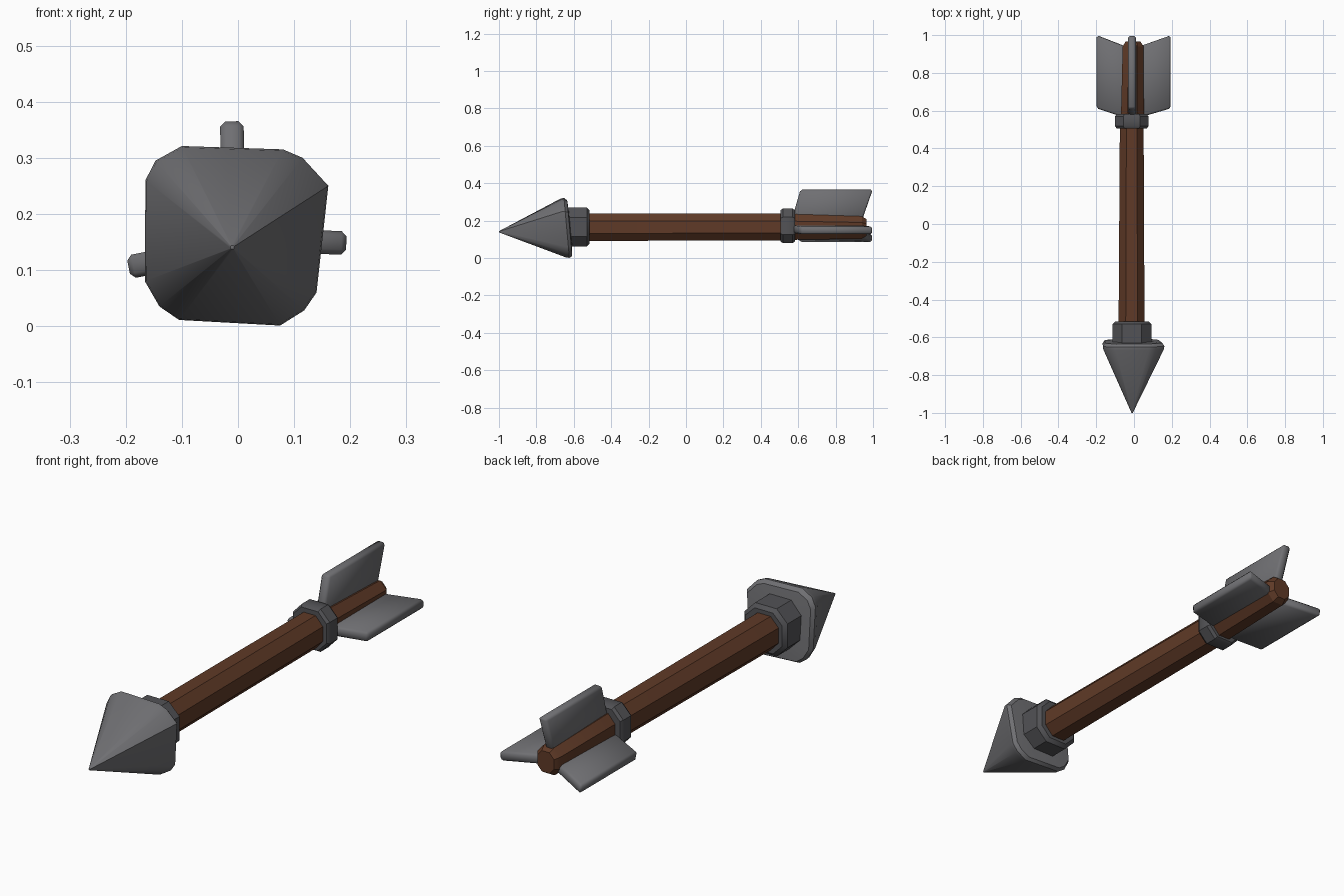
import bpy, bmesh, math
from mathutils import Vector

cube = bpy.data.objects.get("Cube")
if cube:
    bpy.data.objects.remove(cube, do_unlink=True)


def material(name, rgb, roughness):
    mat = bpy.data.materials.new(name)
    mat.use_nodes = True
    mat.diffuse_color = (*rgb, 1)
    node = next(n for n in mat.node_tree.nodes if n.type == 'BSDF_PRINCIPLED')
    node.inputs["Base Color"].default_value = (*rgb, 1)
    node.inputs["Roughness"].default_value = roughness
    return mat


steel = material("steel grey", (0.16, 0.16, 0.17), 0.5)
iron = material("dark iron", (0.085, 0.085, 0.092), 0.5)
wood = material("brown wood", (0.115, 0.042, 0.02), 0.8)


def finish(name, bm, mat, angle):
    bmesh.ops.recalc_face_normals(bm, faces=bm.faces)
    mesh = bpy.data.meshes.new(name)
    bm.to_mesh(mesh)
    bm.free()
    mesh.materials.append(mat)
    obj = bpy.data.objects.new(name, mesh)
    bpy.context.collection.objects.link(obj)
    bpy.ops.object.select_all(action='DESELECT')
    obj.select_set(True)
    bpy.context.view_layer.objects.active = obj
    bpy.ops.object.shade_smooth_by_angle(angle=math.radians(angle))
    return obj


def loft(name, rings, mat, angle):
    """Skin a list of point rings and cap both ends."""
    bm = bmesh.new()
    loops = [[bm.verts.new(p) for p in ring] for ring in rings]
    for a, b in zip(loops, loops[1:]):
        for i in range(len(a)):
            j = (i + 1) % len(a)
            bm.faces.new((a[i], a[j], b[j], b[i]))
    bm.faces.new(loops[0])
    bm.faces.new(loops[-1])
    return finish(name, bm, mat, angle)


def octagon(y, x, z, rx, rz, c=0.45):
    """Square section with cut corners."""
    shape = [(1, c), (c, 1), (-c, 1), (-1, c), (-1, -c), (-c, -1), (c, -1), (1, -c)]
    return [(x + rx * u, y, z + rz * v) for u, v in shape]


# Pointed head: slightly uneven rounded square, its rim leaning with height
outline = [(-.165, .26), (-.147, .295), (-.10, .321), (.08, .315), (.115, .3), (.161, .25),
           (.14, .06), (.118, .028), (.075, .001), (-.105, .011), (-.14, .035), (-.166, .08)]
tip = Vector((-.01, 0, .14))


def head_ring(y, scale, lean):
    ring = []
    for x, z in outline:
        p = tip.lerp(Vector((x, 0, z)), scale)
        ring.append((p.x, y + lean * (0.16 - p.z), p.z))
    return ring


loft("arrow_head", [head_ring(-1, 0.02, 0), head_ring(-0.655, 0.985, 0.09),
                    head_ring(-0.638, 1, 0.09), head_ring(-0.622, 0.93, 0.09),
                    head_ring(-0.618, 0.6, 0.09)], steel, 38)

# Socket joining the head to the shaft
loft("head_socket", [octagon(y, -.011, .166, r, r, .5) for y, r in
                     ((-.66, .103), (-.53, .103), (-.515, .088), (-.515, .06))], iron, 35)

# Wooden shaft, narrowing to the rear with a rounded end
loft("shaft", [octagon(-.6, -.013, .164, .069, .073), octagon(.5, -.012, .166, .063, .071),
               octagon(.6, -.008, .166, .06, .068), octagon(.94, -.005, .163, .055, .06),
               octagon(.965, -.005, .163, .04, .045)], wood, 30)

# Band in front of the fins
loft("fin_band", [octagon(y, -.012, .172, r, r * 1.05, .5) for y, r in
                  ((.506, .065), (.506, .08), (.518, .088), (.57, .088), (.582, .08), (.582, .055))],
     iron, 35)


def fin(name, root, end):
    """Swept plate running outward from root to end, both given as (x, z)."""
    root, end = Vector((root[0], 0, root[1])), Vector((end[0], 0, end[1]))
    out = end - root
    side = out.normalized().cross(Vector((0, 1, 0))) * 0.021
    bm = bmesh.new()
    sheets = []
    for s in (-1, 1):
        sheets.append([bm.verts.new(root + out * t + side * s + Vector((0, y, 0)))
                       for t, y in ((0, .555), (1, .612), (1, .998), (0, .93))])
    a, b = sheets
    bm.faces.new(a)
    bm.faces.new(b)
    for i in range(4):
        j = (i + 1) % 4
        bm.faces.new((a[i], a[j], b[j], b[i]))
    bmesh.ops.recalc_face_normals(bm, faces=bm.faces)
    bmesh.ops.bevel(bm, geom=bm.edges[:], offset=0.009, segments=1,
                    affect='EDGES', profile=0.5)
    finish(name, bm, steel, 50)


fin("top_fin", (-.008, .17), (-.011, .365))
fin("left_fin", (0, .155), (.193, .148))
fin("right_fin", (-.02, .14), (-.195, .105))
